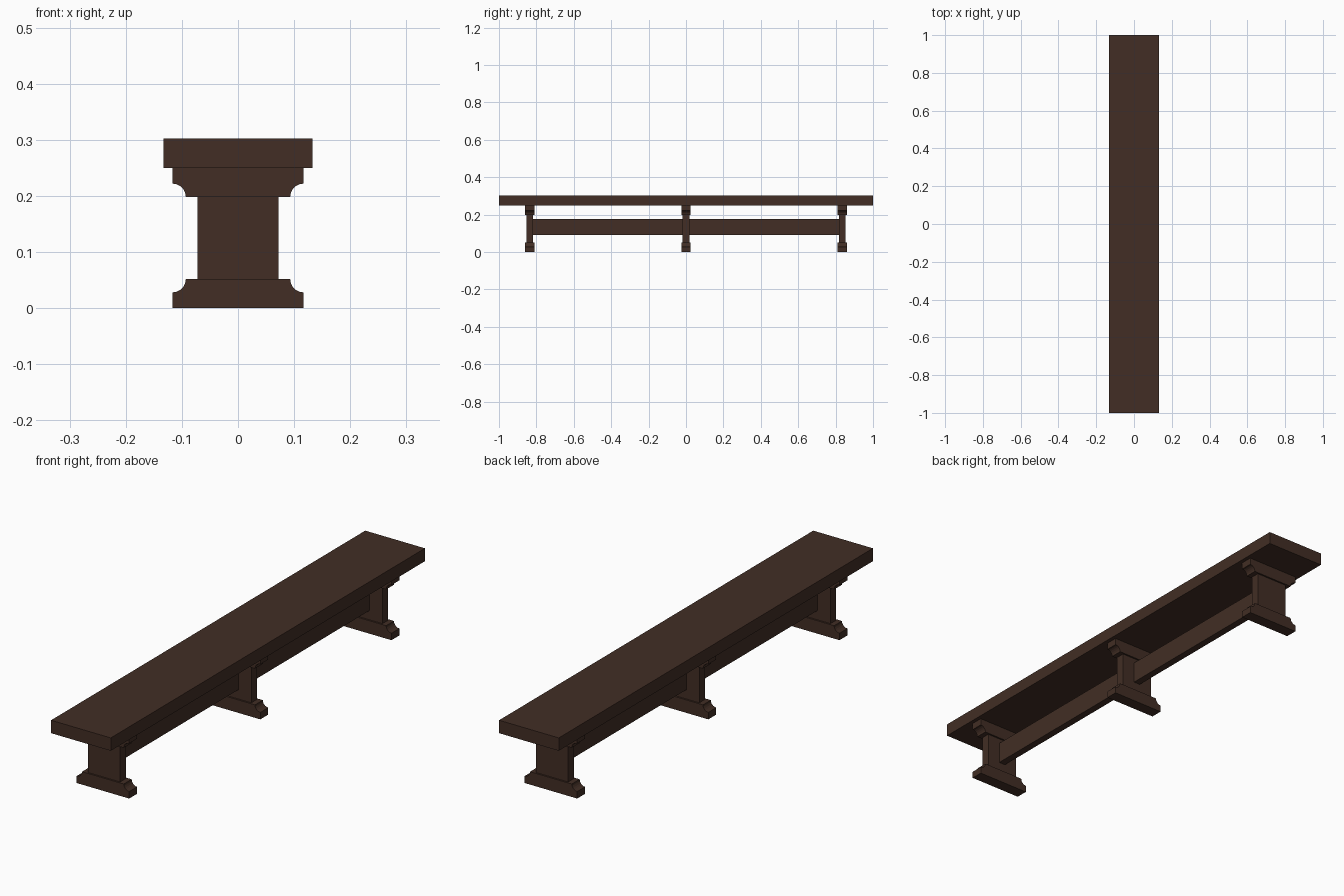
import bpy, bmesh, math

if "Cube" in bpy.data.objects:
    bpy.data.objects.remove(bpy.data.objects["Cube"])

wood = bpy.data.materials.new("dark brown wood")
wood.diffuse_color = (0.054, 0.027, 0.018, 1)
wood.use_nodes = True
wood.node_tree.nodes["Principled BSDF"].inputs["Base Color"].default_value = wood.diffuse_color


def finish(name, bm):
    bmesh.ops.recalc_face_normals(bm, faces=bm.faces)
    mesh = bpy.data.meshes.new(name)
    bm.to_mesh(mesh)
    bm.free()
    mesh.materials.append(wood)
    ob = bpy.data.objects.new(name, mesh)
    bpy.context.collection.objects.link(ob)
    return ob


def box(name, x, y, z):
    """Box from (min, max) ranges."""
    bm = bmesh.new()
    bmesh.ops.create_cube(bm, size=1)
    for v in bm.verts:
        for i, (a, b) in enumerate((x, y, z)):
            v.co[i] = a if v.co[i] < 0 else b
    return finish(name, bm)


def coved_block(name, y, flip):
    """Foot profile with cove corners, extruded along y; flipped for the top bracket."""
    w, h, r, n = 0.117, 0.052, 0.024, 5
    half = [(w, 0)]
    for i in range(n + 1):
        a = math.pi / 2 * i / n
        half.append((w - r * math.sin(a), h - r * math.cos(a)))
    outline = half + [(-px, pz) for px, pz in reversed(half)]
    bm = bmesh.new()
    verts = [bm.verts.new((px, y - 0.025, SEAT_Z - pz if flip else pz)) for px, pz in outline]
    face = bm.faces.new(verts)
    ext = bmesh.ops.extrude_face_region(bm, geom=[face])
    moved = [g for g in ext["geom"] if isinstance(g, bmesh.types.BMVert)]
    bmesh.ops.translate(bm, verts=moved, vec=(0, 0.05, 0))
    return finish(name, bm)


SEAT_Z = 0.25
LEG_Y = 0.835

# seat plank
box("seat", (-0.133, 0.133), (-1, 1), (SEAT_Z, 0.302))

# three trestle legs
for label, y in (("front", -LEG_Y), ("middle", 0), ("back", LEG_Y)):
    coved_block(label + "_foot", y, False)
    coved_block(label + "_bracket", y, True)
    box(label + "_post", (-0.072, 0.072), (y - 0.018, y + 0.018), (0.052, 0.198))

# stretchers between the posts
for label, s in (("front", -1), ("back", 1)):
    ys = sorted((s * 0.018, s * (LEG_Y - 0.018)))
    box(label + "_stretcher", (-0.015, 0.015), ys, (0.09, 0.178))
